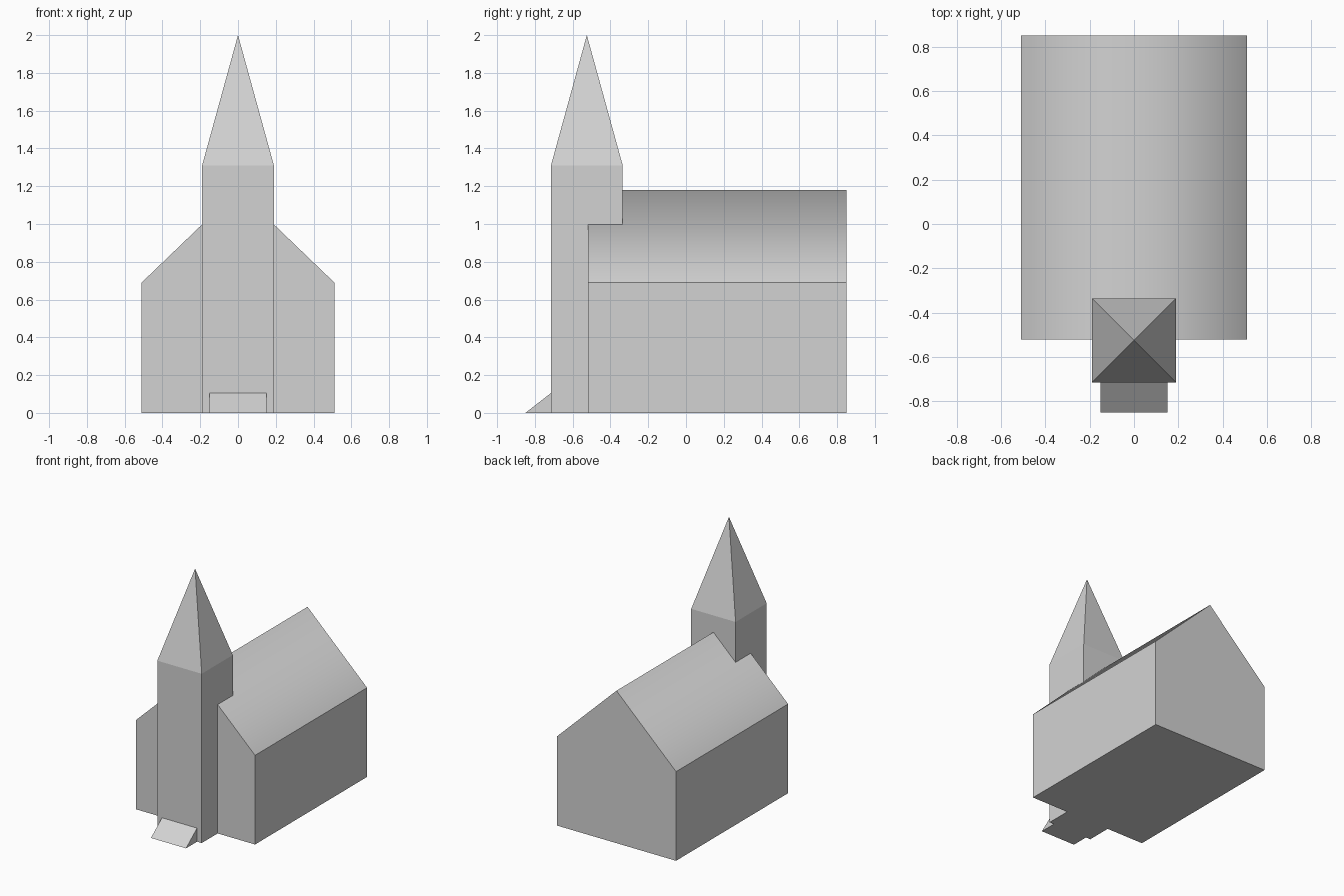
import bpy
import bmesh

cube = bpy.data.objects.get("Cube")
if cube:
    bpy.data.objects.remove(cube, do_unlink=True)

GREY = (0.65, 0.65, 0.65, 1)
stone = bpy.data.materials.new("light_grey")
stone.use_nodes = True
stone.diffuse_color = GREY
stone.node_tree.nodes["Principled BSDF"].inputs["Base Color"].default_value = GREY


def finish(name, bm):
    """Turn a bmesh into a named, coloured object."""
    bmesh.ops.recalc_face_normals(bm, faces=bm.faces)
    mesh = bpy.data.meshes.new(name)
    bm.to_mesh(mesh)
    bm.free()
    mesh.materials.append(stone)
    obj = bpy.data.objects.new(name, mesh)
    bpy.context.collection.objects.link(obj)
    return obj


def extruded(profile, direction):
    """Extrude a closed profile of 3D points along a direction."""
    bm = bmesh.new()
    face = bm.faces.new([bm.verts.new(p) for p in profile])
    ext = bmesh.ops.extrude_face_region(bm, geom=[face])
    moved = [g for g in ext["geom"] if isinstance(g, bmesh.types.BMVert)]
    bmesh.ops.translate(bm, verts=moved, vec=direction)
    return bm


# Gabled hall: the two roof slopes are shaded softly over the ridge
front, back = -0.52, 0.85
half, eaves, ridge = 0.51, 0.69, 1.18
gable = [(-half, front, 0), (half, front, 0), (half, front, eaves),
         (0, front, ridge), (-half, front, eaves)]
bm = extruded(gable, (0, back - front, 0))
bm.normal_update()
for f in bm.faces:
    f.smooth = abs(f.normal.y) < 0.1 and 0.1 < abs(f.normal.z) < 0.9
for e in bm.edges:
    e.smooth = all(f.smooth for f in e.link_faces)
finish("hall", bm)

# Square tower drawn up into a pyramid spire
side, base, tip, mid = 0.19, 1.31, 2.0, -0.525
plan = [(x * side, mid + y * side, 0) for x, y in ((-1, -1), (1, -1), (1, 1), (-1, 1))]
bm = extruded(plan, (0, 0, base))
top = max(bm.faces, key=lambda f: f.calc_center_median().z)
apex = bmesh.ops.poke(bm, faces=[top])["verts"][0]
apex.co.z = tip
finish("tower_and_spire", bm)

# Wedge ramp at the tower entrance
wedge = [(-0.15, -0.85, 0), (-0.15, mid - side, 0), (-0.15, mid - side, 0.105)]
finish("entrance_ramp", extruded(wedge, (0.3, 0, 0)))
